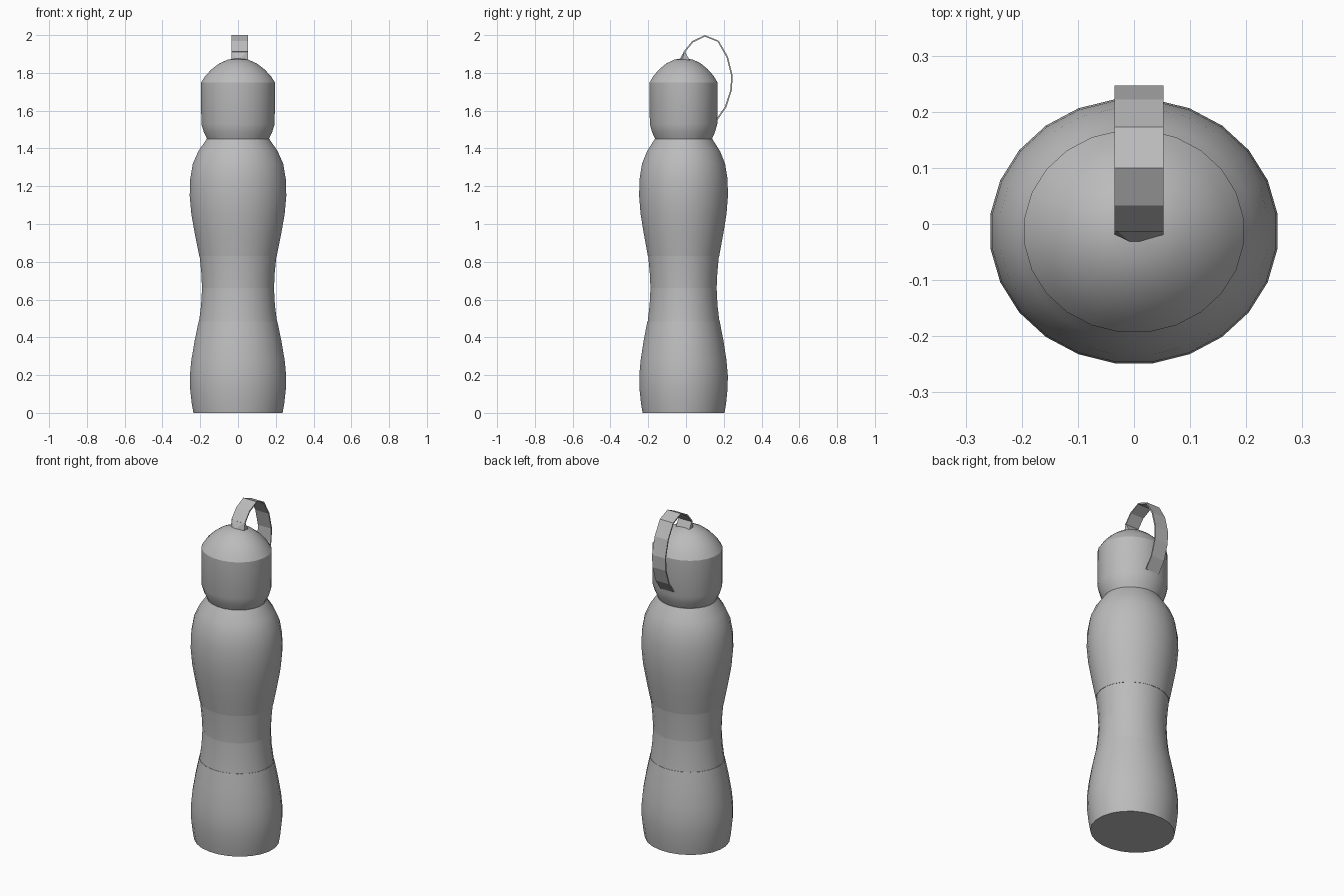
import bpy
import bmesh
import math

if "Cube" in bpy.data.objects:
    bpy.data.objects.remove(bpy.data.objects["Cube"])

SIDES = 24
CENTRE_Y = -0.013
DEPTH = 0.92  # slightly oval footprint

grey = bpy.data.materials.new("plain grey")
grey.use_nodes = True
grey.diffuse_color = (0.5, 0.5, 0.5, 1)
grey.node_tree.nodes["Principled BSDF"].inputs["Base Color"].default_value = (0.5, 0.5, 0.5, 1)


def finish(bm, name, smooth_angle=None):
    bmesh.ops.recalc_face_normals(bm, faces=bm.faces)
    mesh = bpy.data.meshes.new(name)
    bm.to_mesh(mesh)
    bm.free()
    mesh.materials.append(grey)
    obj = bpy.data.objects.new(name, mesh)
    bpy.context.collection.objects.link(obj)
    if smooth_angle:
        bpy.ops.object.select_all(action='DESELECT')
        obj.select_set(True)
        bpy.context.view_layer.objects.active = obj
        bpy.ops.object.shade_smooth_by_angle(angle=math.radians(smooth_angle))
    return obj


def lathe(name, profile, smooth_angle=35):
    """Oval turned solid from (radius, height) pairs, closed at both ends."""
    bm = bmesh.new()
    rings = []
    for r, z in profile:
        ring = []
        for i in range(SIDES):
            a = math.tau * (i + 0.5) / SIDES
            ring.append(bm.verts.new((r * math.cos(a), CENTRE_Y + DEPTH * r * math.sin(a), z)))
        rings.append(ring)
    for low, high in zip(rings, rings[1:]):
        for i in range(SIDES):
            j = (i + 1) % SIDES
            bm.faces.new((low[i], low[j], high[j], high[i]))
    bm.faces.new(rings[0])
    bm.faces.new(rings[-1])
    return finish(bm, name, smooth_angle)


def prism(name, outline, x0, x1):
    """Extrude a (y, z) outline across x."""
    bm = bmesh.new()
    face = bm.faces.new([bm.verts.new((x0, y, z)) for y, z in outline])
    moved = bmesh.ops.extrude_face_region(bm, geom=[face])["geom"]
    bmesh.ops.translate(bm, vec=(x1 - x0, 0, 0),
                        verts=[v for v in moved if isinstance(v, bmesh.types.BMVert)])
    return finish(bm, name)


# Bottle body, in sections that meet at the waist seams
lathe("lower_body", [(0.238, 0), (0.247, 0.05), (0.256, 0.13), (0.257, 0.2),
                     (0.249, 0.28), (0.232, 0.38), (0.21, 0.485)])
lathe("lower_grip_band", [(0.208, 0.485), (0.197, 0.57), (0.192, 0.66)])
lathe("upper_grip_band", [(0.192, 0.66), (0.196, 0.74), (0.205, 0.83)])
lathe("upper_body", [(0.207, 0.83), (0.229, 0.94), (0.249, 1.05), (0.258, 1.15),
                     (0.255, 1.24), (0.241, 1.32), (0.212, 1.385), (0.167, 1.45)])

# Cap with a domed top
lathe("cap", [(0.165, 1.45), (0.182, 1.485), (0.196, 1.53), (0.197, 1.75)])
lathe("cap_dome", [(0.197, 1.75), (0.174, 1.785), (0.14, 1.82), (0.1, 1.85),
                   (0.055, 1.87), (0.005, 1.878)])

# Carrying strap: a thin band following an arc over the back of the cap
X0, X1, HALF = -0.035, 0.053, 0.004
path = [(-0.01, 1.91), (0.035, 1.965), (0.1, 1.996), (0.17, 1.968), (0.218, 1.885),
        (0.243, 1.785), (0.239, 1.71), (0.21, 1.62), (0.165, 1.555)]
outer, inner = [], []
for i, (y, z) in enumerate(path):
    y0, z0 = path[max(i - 1, 0)]
    y1, z1 = path[min(i + 1, len(path) - 1)]
    n = HALF / math.hypot(y1 - y0, z1 - z0)
    dy, dz = -(z1 - z0) * n, (y1 - y0) * n
    outer.append((y + dy, z + dz))
    inner.append((y - dy, z - dz))
prism("strap", outer + inner[::-1], X0, X1)

# Wedge that anchors the strap, with a pointed front
bm = bmesh.new()
mid = (X0 + X1) / 2
base = [bm.verts.new((x, y, 1.865)) for x, y in
        ((X0, 0.02), (X0, -0.02), (mid - 0.01, -0.037), (X1, -0.02), (X1, 0.02))]
ridge = [bm.verts.new((x, -0.008, 1.918)) for x in (X0, X1)]
bm.faces.new(base)
bm.faces.new((base[0], base[1], ridge[0]))
bm.faces.new((base[1], base[2], ridge[0]))
bm.faces.new((base[2], ridge[1], ridge[0]))
bm.faces.new((base[2], base[3], ridge[1]))
bm.faces.new((base[3], base[4], ridge[1]))
bm.faces.new((base[4], base[0], ridge[0], ridge[1]))
finish(bm, "strap_anchor")
